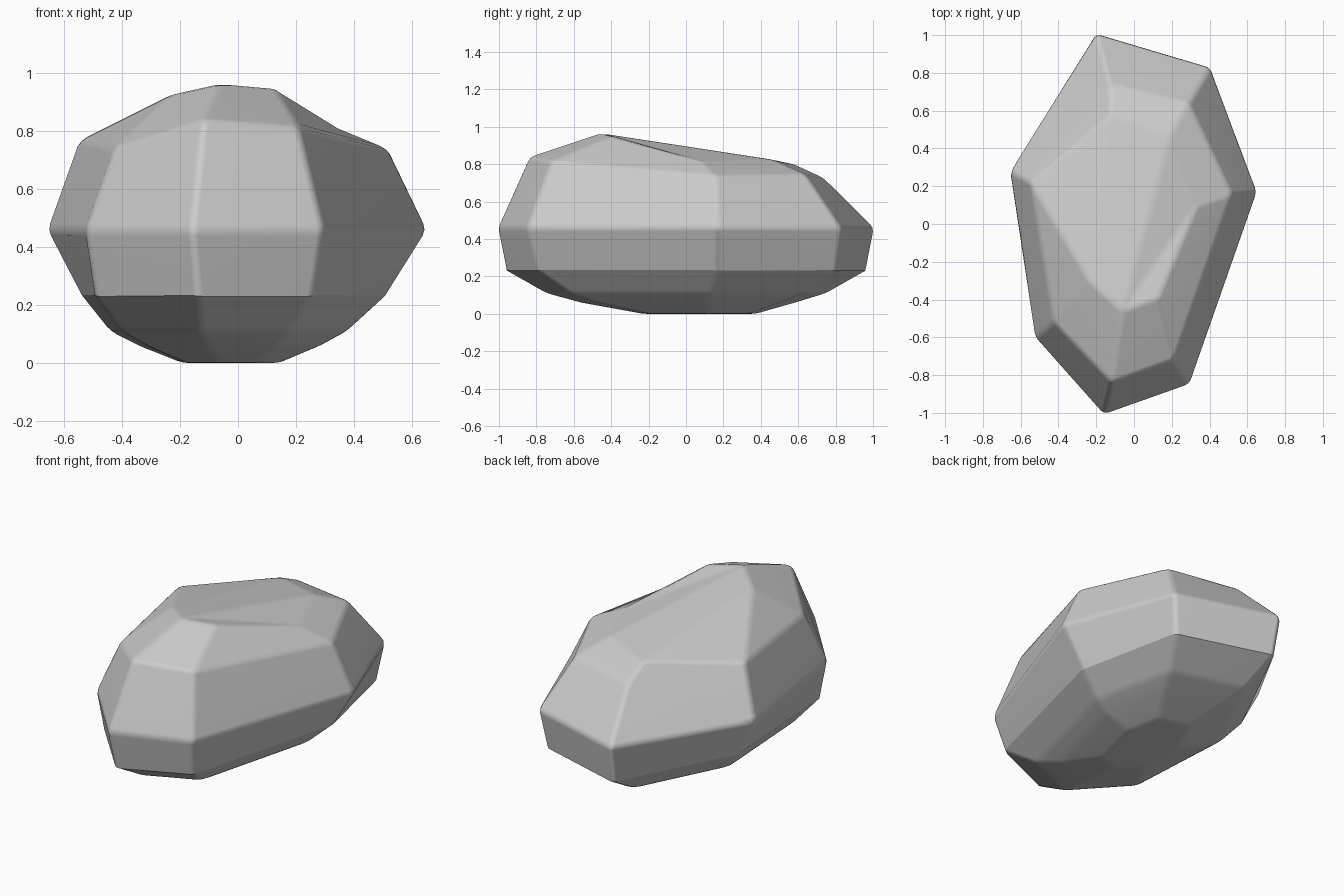
import bpy
import bmesh
import math

if "Cube" in bpy.data.objects:
    bpy.data.objects.remove(bpy.data.objects["Cube"], do_unlink=True)

# Stone colour
stone = bpy.data.materials.new("stone_grey")
stone.use_nodes = True
grey = (0.6, 0.6, 0.6, 1)
stone.diffuse_color = grey
bsdf = next(n for n in stone.node_tree.nodes if n.type == 'BSDF_PRINCIPLED')
bsdf.inputs["Base Color"].default_value = grey
bsdf.inputs["Roughness"].default_value = 0.9

# Outlines of the widest ring and of the sharp lower rim
WAIST = [(-0.2, 1.01), (0.405, 0.83), (0.655, 0.17), (0.295, -0.85),
         (-0.16, -1.01), (-0.525, -0.6), (-0.66, 0.28)]
RIM = [(-0.19, 0.965), (0.37, 0.8), (0.51, 0.17), (0.26, -0.79),
       (-0.14, -0.965), (-0.49, -0.58), (-0.54, 0.27)]
WAIST_Z, RIM_Z = 0.46, 0.23

# Shoulder corners, one above each waist corner
SHOULDER = [(-0.13, 0.74, 0.725), (0.29, 0.64, 0.745), (0.52, 0.16, 0.74),
            (0.21, -0.72, 0.815), (-0.12, -0.84, 0.84),
            (-0.425, -0.52, 0.745), (-0.55, 0.22, 0.77)]

# Crown corners: a ridge from peak to back, with a dip beside it
CROWN = {"peak": (-0.06, -0.46, 0.967), "brow": (0.13, -0.39, 0.95),
         "dip": (0.33, 0.1, 0.812), "back": (0.19, 0.46, 0.825),
         "tail": (-0.12, 0.58, 0.8), "ridge": (-0.23, -0.31, 0.93)}

bm = bmesh.new()


def add_ring(points):
    return [bm.verts.new(p) for p in points]


def join_rings(upper, lower, count):
    for i in range(count):
        j = (i + 1) % len(upper)
        bm.faces.new((upper[i], upper[j], lower[j], lower[i]))


# Sides and underside: the rim shrinks in steps to a small flat foot
s = add_ring(SHOULDER)
w = add_ring([(x, y, WAIST_Z) for x, y in WAIST])
rings = [w, add_ring([(x, y, RIM_Z) for x, y in RIM])]
for scale, shift, z in ((0.78, 0, 0.11), (0.6, 0.01, 0.06), (0.32, 0.07, 0)):
    rings.append(add_ring([(x * scale - 0.02, y * scale + shift, z) for x, y in RIM]))
join_rings(s, w, 6)
for upper, lower in zip(rings, rings[1:]):
    join_rings(upper, lower, 7)
bm.faces.new(rings[-1])

# Crown facets
c = {name: bm.verts.new(p) for name, p in CROWN.items()}
peak, brow, dip, back, tail, ridge = c.values()
for facet in ((s[4], s[3], brow, peak), (s[3], s[2], dip, brow),
              (s[2], s[1], back, dip), (s[1], s[0], tail, back),
              (s[0], w[0], w[6]), (s[0], w[6], s[6], tail),
              (s[6], s[5], ridge), (s[5], s[4], peak, ridge),
              (ridge, tail, s[6]), (ridge, back, tail), (ridge, peak, back),
              (peak, dip, back), (peak, brow, dip)):
    bm.faces.new(facet)
bmesh.ops.recalc_face_normals(bm, faces=bm.faces[:])


def on_rim(edge):
    return all(abs(v.co.z - RIM_Z) < 0.01 for v in edge.verts)


# Soften every creased edge but the rim, as if worn
worn = [e for e in bm.edges
        if not on_rim(e) and e.calc_face_angle() > math.radians(6)]
bmesh.ops.bevel(bm, geom=worn, offset=0.022, segments=2, profile=0.5,
                affect='EDGES', clamp_overlap=True)
bmesh.ops.recalc_face_normals(bm, faces=bm.faces[:])

# Smooth shading with a sharp rim
for f in bm.faces:
    f.smooth = True
for e in bm.edges:
    e.smooth = not on_rim(e)

mesh = bpy.data.meshes.new("boulder")
bm.to_mesh(mesh)
bm.free()
mesh.materials.append(stone)
boulder = bpy.data.objects.new("boulder", mesh)
bpy.context.collection.objects.link(boulder)

# Keep the broad facets looking flat
weighted = boulder.modifiers.new("facet_shading", 'WEIGHTED_NORMAL')
weighted.keep_sharp = True
